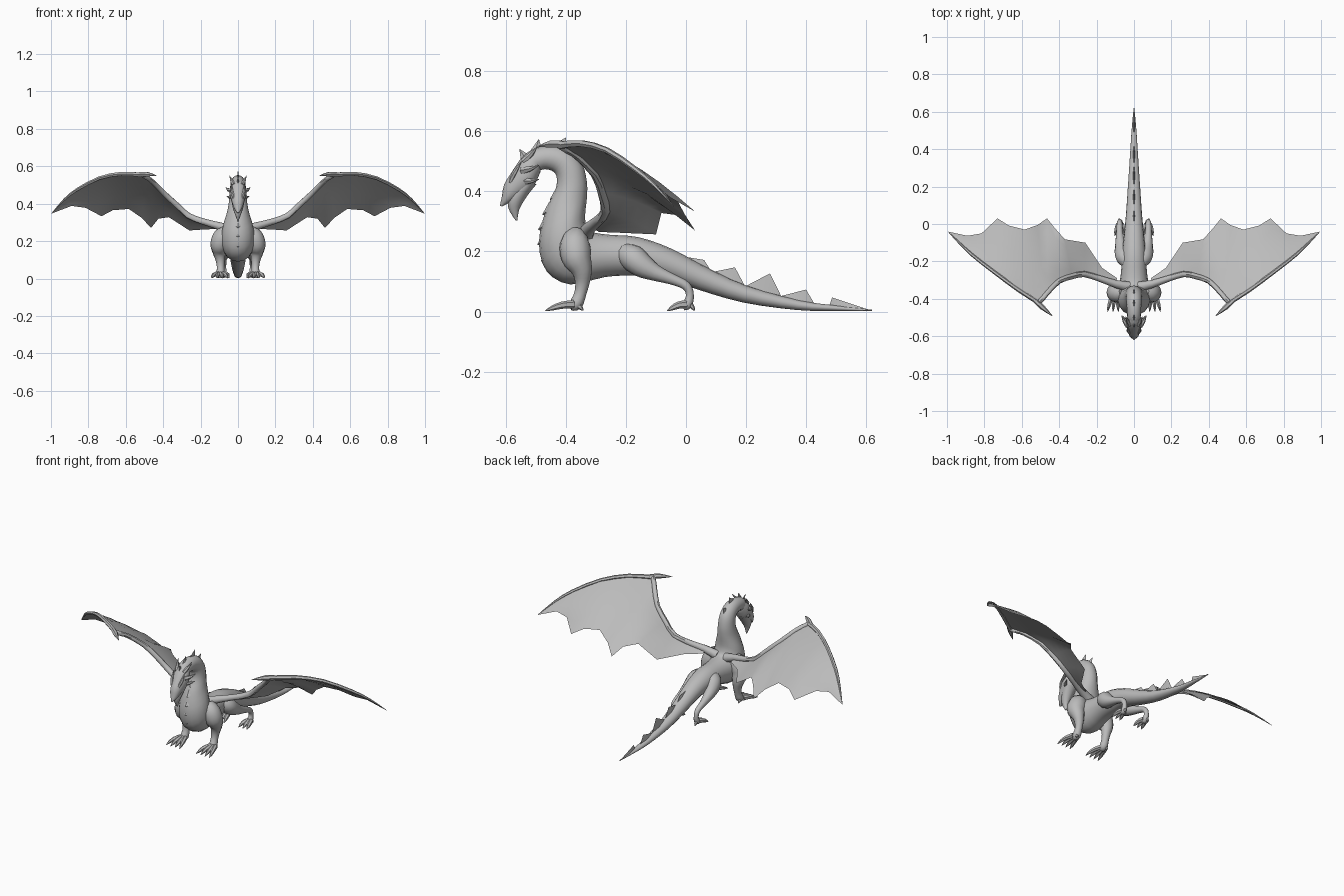
import bpy, bmesh, math
from mathutils import Vector

grey = bpy.data.materials.new("stone_grey")
grey.diffuse_color = (0.5, 0.5, 0.5, 1)


def finish(name, bm, mirror=False, angle=45):
    bmesh.ops.recalc_face_normals(bm, faces=bm.faces[:])
    me = bpy.data.meshes.new(name)
    bm.to_mesh(me)
    bm.free()
    me.materials.append(grey)
    for p in me.polygons:
        p.use_smooth = True
    me.set_sharp_from_angle(angle=math.radians(angle))
    ob = bpy.data.objects.new(name, me)
    bpy.context.collection.objects.link(ob)
    if mirror:
        ob.modifiers.new("Mirror", 'MIRROR').use_mirror_merge = False
    return ob


def spline(rows, steps):
    """Catmull-Rom through rows of numbers."""
    out, last = [], len(rows) - 1
    for i in range(last):
        a, b, c, d = (rows[max(0, min(last, i + k))] for k in (-1, 0, 1, 2))
        for s in range(steps):
            t = s / steps
            out.append([0.5 * (2*q + (r - p)*t + (2*p - 5*q + 4*r - s4)*t*t
                               + (3*q - p - 3*r + s4)*t**3)
                        for p, q, r, s4 in zip(a, b, c, d)])
    return out + [list(rows[-1])]


def skin(bm, frames, n):
    """Bridge elliptical rings given as (centre, half axis, half axis)."""
    rings = []
    for c, u, v in frames:
        rings.append([bm.verts.new(c + u * math.cos(2*math.pi*k/n) + v * math.sin(2*math.pi*k/n))
                      for k in range(n)])
    for a, b in zip(rings, rings[1:]):
        for k in range(n):
            bm.faces.new((a[k], a[(k+1) % n], b[(k+1) % n], b[k]))
    bm.faces.new(rings[0])
    bm.faces.new(rings[-1])


def profile_loft(name, rows, n=16, steps=3):
    """Rows: top y, top z, bottom y, bottom z, half width."""
    bm = bmesh.new()
    frames = []
    for ty, tz, by, bz, w in spline(rows, steps):
        top, bot = Vector((0, ty, tz)), Vector((0, by, bz))
        frames.append(((top + bot) / 2, Vector((max(w, .001), 0, 0)), (top - bot) / 2))
    skin(bm, frames, n)
    return finish(name, bm)


def tube(bm, rows, ref, n=8, steps=3):
    """Rows: x, y, z, radius."""
    pts = spline(rows, steps)
    frames = []
    for i, p in enumerate(pts):
        a, b = pts[max(0, i-1)], pts[min(len(pts)-1, i+1)]
        t = (Vector(b[:3]) - Vector(a[:3])).normalized()
        u = Vector(ref).cross(t).normalized()
        r = max(p[3], .0008)
        frames.append((Vector(p[:3]), u * r, t.cross(u) * r))
    skin(bm, frames, n)


def fin(bm, front, tip, rear, w=.007):
    """Thin dorsal blade from (y, z) corners."""
    f, t, r = (Vector((0, *q)) for q in (front, tip, rear))
    m = (f + r) / 2
    vs = [bm.verts.new(q) for q in (f, m + Vector((w, 0, 0)), r, m - Vector((w, 0, 0)))]
    top = bm.verts.new(t)
    for k in range(4):
        bm.faces.new((vs[k], vs[(k+1) % 4], top))
    bm.faces.new(vs)


# Tail, trunk, chest and arched neck in one skin
profile_loft("body", [
    (.62, .006, .62, .002, .002), (.5, .02, .5, .002, .013), (.38, .037, .37, .005, .021),
    (.2, .087, .19, .03, .033), (.06, .152, .04, .073, .043), (-.05, .21, -.08, .113, .054),
    (-.16, .248, -.17, .12, .064), (-.26, .256, -.27, .115, .07), (-.32, .268, -.385, .09, .084),
    (-.335, .30, -.465, .135, .088), (-.335, .335, -.49, .23, .08), (-.33, .38, -.468, .335, .058),
    (-.33, .43, -.437, .40, .048), (-.345, .49, -.43, .44, .044), (-.385, .535, -.44, .465, .041),
    (-.44, .552, -.47, .474, .038), (-.50, .545, -.495, .465, .036), (-.535, .522, -.51, .45, .034)])

# Head with hooked snout
profile_loft("head", [
    (-.49, .545, -.485, .465, .03), (-.525, .532, -.50, .43, .043), (-.555, .503, -.515, .405, .045),
    (-.583, .46, -.545, .385, .036), (-.606, .423, -.568, .372, .029),
    (-.613, .385, -.588, .362, .02), (-.62, .352, -.612, .35, .004)], 12, 2)

# Lower jaw, nearly closed
profile_loft("jaw", [
    (-.56, .43, -.497, .425, .037), (-.583, .395, -.518, .40, .032), (-.594, .362, -.54, .368, .024),
    (-.587, .333, -.556, .338, .013), (-.567, .303, -.562, .303, .002)], 12, 2)

# Head horns, cheek spikes and brows
bm = bmesh.new()
for rows in ([(.022, -.54, .50, .012), (.035, -.515, .525, .008), (.045, -.495, .55, .001)],
             [(.033, -.545, .47, .014), (.052, -.52, .475, .009), (.066, -.49, .487, .001)],
             [(.03, -.535, .435, .013), (.046, -.515, .435, .008), (.06, -.49, .44, .001)],
             [(.022, -.585, .43, .007), (.032, -.57, .465, .008), (.034, -.548, .50, .001)]):
    tube(bm, rows, (0, 0, 1), 6, 2)
finish("head_horns", bm, True)

# Tail blades and neck crest
bm = bmesh.new()
for f, t, r in (((-.02, .185), (.06, .172), (.09, .125)), ((.08, .13), (.163, .147), (.2, .078)),
                ((.19, .08), (.28, .127), (.32, .045)), ((.31, .05), (.40, .073), (.43, .022)),
                ((.475, .012), (.487, .047), (.615, .004)),
                ((-.55, .50), (-.555, .542), (-.52, .52)), ((-.53, .52), (-.49, .575), (-.48, .54)),
                ((-.46, .545), (-.40, .58), (-.40, .525)), ((-.40, .52), (-.345, .535), (-.355, .49))):
    fin(bm, f, t, r)
finish("back_crest", bm, angle=30)

# Overlapping plates down the throat and breast
bm = bmesh.new()
for y, z in ((-.445, .385), (-.47, .335), (-.484, .285), (-.487, .235), (-.475, .18)):
    fin(bm, (y + .014, z + .03), (y - .009, z - .012), (y + .016, z - .022), .03)
finish("breast_plates", bm, angle=30)


def toes(bm, x, y, spread, length):
    for k in spread:
        tube(bm, [(x + k*.012, y, .024, .014), (x + k*.024, y - length*.4, .021, .012),
                  (x + k*.032, y - length*.75, .011, .008),
                  (x + k*.036, y - length, .002, .001)], (1, 0, 0), 6, 2)


# Front legs
bm = bmesh.new()
tube(bm, [(.055, -.365, .255, .035), (.082, -.37, .225, .05), (.098, -.365, .18, .05),
          (.10, -.348, .14, .036), (.095, -.345, .10, .025), (.093, -.352, .06, .02),
          (.094, -.366, .026, .022), (.096, -.385, .015, .013)], (1, 0, 0), 12)
toes(bm, .098, -.375, (-1.2, -.4, .4, 1.2), .095)
tube(bm, [(.1, -.37, .03, .012), (.103, -.352, .014, .009), (.104, -.342, .003, .001)], (1, 0, 0), 6, 2)
finish("front_leg", bm, True)

# Hind legs
bm = bmesh.new()
tube(bm, [(.03, -.215, .20, .03), (.052, -.18, .18, .044), (.064, -.145, .152, .040),
          (.073, -.10, .128, .027), (.077, -.045, .107, .018), (.077, .0, .086, .015),
          (.076, .013, .055, .013), (.075, .005, .024, .016), (.075, -.01, .014, .011)],
     (1, 0, 0), 12)
toes(bm, .075, .0, (-.75, 0, .75), .063)
tube(bm, [(.077, .01, .03, .01), (.078, .023, .012, .007), (.078, .029, .003, .001)], (1, 0, 0), 6, 2)
finish("hind_leg", bm, True)

# Wing outline: leading bones and scalloped trailing edge
lead = [(.10, -.32, .28), (.18, -.293, .303), (.265, -.268, .335), (.33, -.28, .395),
        (.40, -.305, .46), (.46, -.365, .52), (.51, -.42, .553), (.62, -.35, .56),
        (.74, -.263, .537), (.86, -.17, .475), (.93, -.105, .42), (.995, -.04, .35)]
trail = [(.09, -.29, .265), (.17, -.235, .263), (.26, -.10, .257), (.37, -.082, .328),
         (.425, -.02, .32), (.465, .03, .27), (.515, -.005, .325), (.585, -.03, .372),
         (.67, -.008, .365), (.73, .03, .333), (.815, -.05, .378), (.89, -.063, .388),
         (.998, -.04, .347)]
lead.insert(6, (.485, -.395, .538))

# Wing membrane, gently arched between bone and edge
bm = bmesh.new()
grid = []
for a, b in zip(lead, trail):
    a, b = Vector(a), Vector(b)
    arch = .045 * (b - a).length
    grid.append([bm.verts.new(a.lerp(b, s/5) + Vector((0, 0, arch * math.sin(math.pi*s/5))))
                 for s in range(6)])
for p, q in zip(grid, grid[1:]):
    for s in range(5):
        bm.faces.new((p[s], q[s], q[s+1], p[s+1]))
finish("wing_membrane", bm, True, 80)

# Wing arm, long finger and thumb claw
bm = bmesh.new()
r_arm = (.021, .017, .016, .015, .014, .013, .013, .013)
tube(bm, [(.03, -.335, .255, .028)] + [(*p, r) for p, r in zip(lead, r_arm)], (0, 0, 1), 8, 2)
tube(bm, [(*p, r) for p, r in zip(lead[7:], (.013, .012, .010, .009, .006, .001))], (0, 0, 1), 6, 2)
tube(bm, [(.54, -.40, .556, .011), (.49, -.445, .558, .014), (.435, -.493, .55, .001)], (0, 0, 1), 6, 2)
finish("wing_bones", bm, True)
